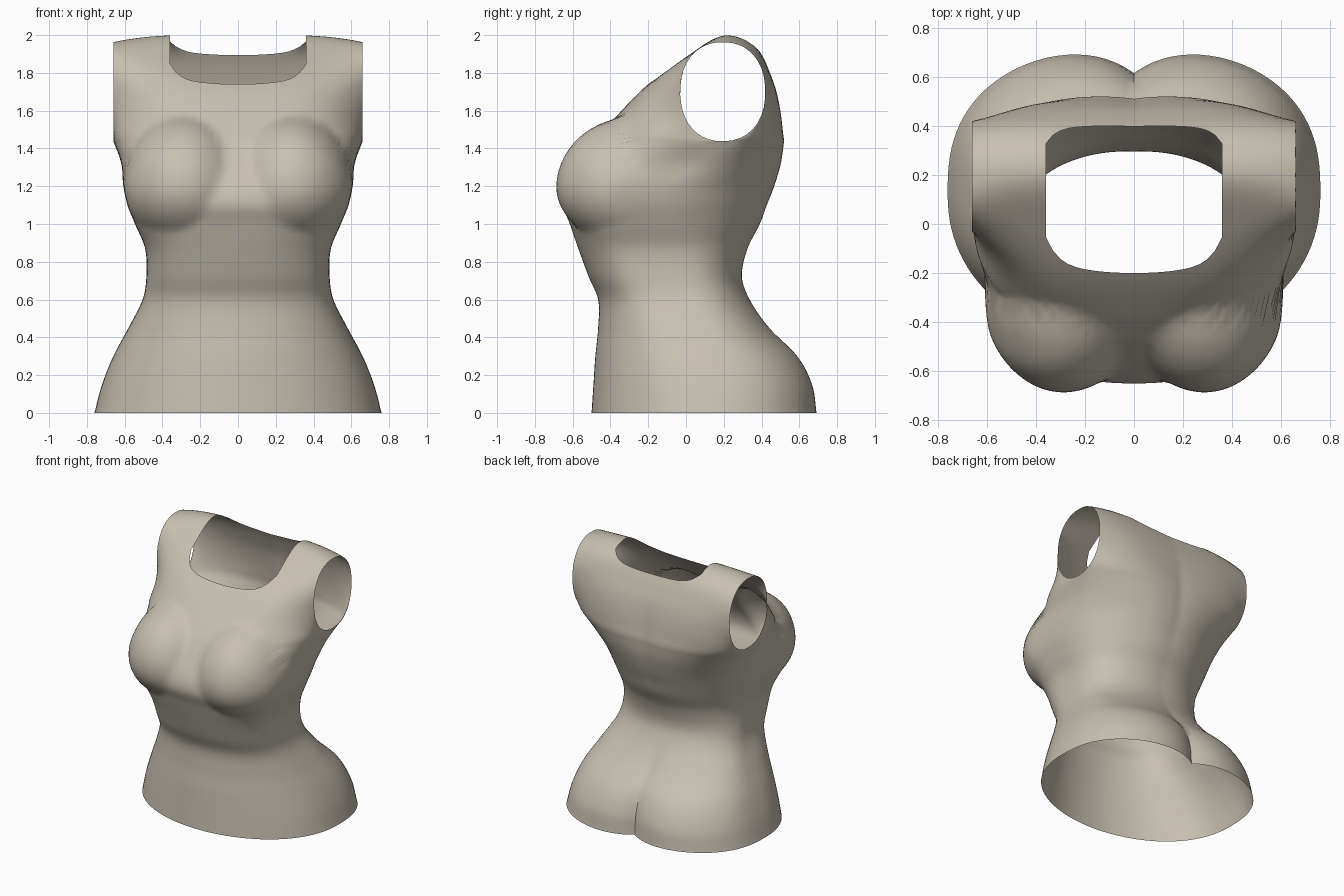
import bpy, bmesh, math

cube = bpy.data.objects.get("Cube")
if cube:
    bpy.data.objects.remove(cube, do_unlink=True)

N = 120            # columns around the body
Q = N // 4
NECK = 11          # columns from the centre to the neck edge
ARM_Z = 1.44       # height of the underarm
ARM_FRONT, ARM_BACK = .58, .70   # roundness of the underarm ring

# height: half width, front y, back y, widest y, front power, back power, back groove
RINGS = [
    (0.00, .760, -.50, .760, .13, .90, .78, .145),
    (0.15, .720, -.49, .735, .13, .86, .78, .135),
    (0.30, .660, -.48, .645, .12, .80, .78, .10),
    (0.45, .580, -.465, .475, .07, .70, .80, .05),
    (0.60, .505, -.465, .350, .00, .58, .82, .015),
    (0.72, .485, -.515, .305, -.05, .52, .82, .01),
    (0.87, .492, -.57, .335, -.10, .50, .82, .01),
    (1.00, .545, -.615, .400, -.15, .50, .85, .01),
    (1.10, .585, -.65, .445, -.16, .50, .86, .02),
    (1.20, .607, -.63, .488, -.12, .50, .85, .025),
    (1.32, .618, -.56, .525, .04, .52, .77, .03),
    (ARM_Z, .660, -.48, .540, .195, ARM_FRONT, ARM_BACK, .03),
]
# side outline over the shoulder: t, y, z
ARCH = [(0, -.48, 1.44), (.125, -.35, 1.59), (.25, -.20, 1.74), (.375, 0, 1.885),
        (.5, .20, 2.0), (.625, .37, 1.94), (.75, .46, 1.77), (.875, .51, 1.6), (1, .54, 1.44)]


def spline(table, t):
    """Smooth interpolation of the rows of a table by their first entry."""
    k = max(i for i in range(len(table) - 1) if table[i][0] <= t or i == 0)
    a, b = table[k], table[k + 1]
    p, n = table[max(k - 1, 0)], table[min(k + 2, len(table) - 1)]
    h = b[0] - a[0]
    s = (t - a[0]) / h
    out = []
    for c in range(1, len(a)):
        m0 = (b[c] - p[c]) / (b[0] - p[0]) * h
        m1 = (n[c] - a[c]) / (n[0] - a[0]) * h
        out.append((2*s**3 - 3*s*s + 1) * a[c] + (s**3 - 2*s*s + s) * m0
                   + (3*s*s - 2*s**3) * b[c] + (s**3 - s*s) * m1)
    return out


def smooth(a, b, v):
    s = min(max((v - a) / (b - a), 0), 1)
    return s * s * (3 - 2 * s)


def power_cos(angle, p):
    return max(abs(math.cos(angle)), 1e-9) ** p


def sculpt(x, y, z, groove):
    """Push out the bust and press in the centre line of the back."""
    q = ((abs(x) - .29) / .32) ** 2 + ((z - 1.2) / (.36 if z > 1.2 else .3)) ** 2
    if q < 1 and y < -.1:
        d = max(0, .37 + .34 * (1 - q) ** .6 + y) * smooth(-.1, -.42, y)
        y -= d * d / (d + .03)
    if y > .2:
        y -= groove * math.exp(-abs(x) / .2)
    return x, y, z


def torso_point(i, z):
    angle = 2 * math.pi * i / N
    w, front, back, mid, pf, pb, groove = spline(RINGS, z)
    c = math.cos(angle)
    y = mid + ((front - mid) * power_cos(angle, pf) if c > 0 else (back - mid) * power_cos(angle, pb))
    return sculpt(w * math.sin(angle), y, z, groove)


def shoulder_point(i, t):
    """Blend from the shoulder outline at the centre to the round armhole."""
    angle = 2 * math.pi * i / N
    u = math.sin(angle)
    ay, az = spline(ARCH, t)
    sn, cs = math.sin(2 * math.pi * t), math.cos(2 * math.pi * t)
    ey = .195 - .225 * math.copysign(abs(sn) ** .9, sn)
    ez = 1.70 - .262 * math.copysign(abs(cs) ** .9, cs)
    low = 1 - power_cos(angle, ARM_FRONT if t < .5 else ARM_BACK)
    s = smooth(0, .25, min(t, 1 - t))
    w = low + (u ** 4 - low) * s
    if abs(i) == Q:
        w = 1
    return sculpt(.66 * u, ay + (ey - ay) * w, az + (ez - az) * w, .03 * (1 - s * .7))


def add_grid(bm, rows, skip=lambda c, r: False):
    grid = [[bm.verts.new(p) for p in row] for row in rows]
    for r in range(len(grid) - 1):
        for c in range(len(grid[0]) - 1):
            if not skip(c, r):
                bm.faces.new((grid[r][c], grid[r][c + 1], grid[r + 1][c + 1], grid[r + 1][c]))


bm = bmesh.new()

# Torso from the hem to the underarm
STEPS = 64
add_grid(bm, [[torso_point(i, ARM_Z * r / STEPS) for i in range(N + 1)] for r in range(STEPS + 1)])

# Chest, shoulder straps and upper back, with the neck left open
PANEL, STRAP = 14, 20


def row_t(i, r):
    k = min(abs(math.sin(2 * math.pi * i / N)) / math.sin(2 * math.pi * NECK / N), 1)
    a, b = .25 + .03 * k * k + .06 * k ** 8, .665 - .02 * k * k - .055 * k ** 8
    if r <= PANEL:
        return a * r / PANEL
    if r <= PANEL + STRAP:
        return a + (b - a) * (r - PANEL) / STRAP
    return b + (1 - b) * (r - PANEL - STRAP) / PANEL


def in_neck(c, r):
    i = c - Q
    return -NECK <= i < NECK and PANEL <= r < PANEL + STRAP


add_grid(bm, [[shoulder_point(i, row_t(i, r)) for i in range(-Q, Q + 1)]
              for r in range(2 * PANEL + STRAP + 1)], in_neck)

bmesh.ops.delete(bm, geom=[v for v in bm.verts if not v.link_faces], context='VERTS')
bmesh.ops.remove_doubles(bm, verts=bm.verts, dist=.003)

mesh = bpy.data.meshes.new("torso_shell")
bm.to_mesh(mesh)
bm.free()
body = bpy.data.objects.new("torso_shell", mesh)
bpy.context.collection.objects.link(body)

# Warm grey beige
mat = bpy.data.materials.new("warm_beige")
mat.use_nodes = True
colour = (.57, .52, .44, 1)
mat.diffuse_color = colour
mat.node_tree.nodes["Principled BSDF"].inputs["Base Color"].default_value = colour
mesh.materials.append(mat)

bpy.ops.object.select_all(action='DESELECT')
body.select_set(True)
bpy.context.view_layer.objects.active = body
bpy.ops.object.shade_smooth_by_angle(angle=math.radians(50))
